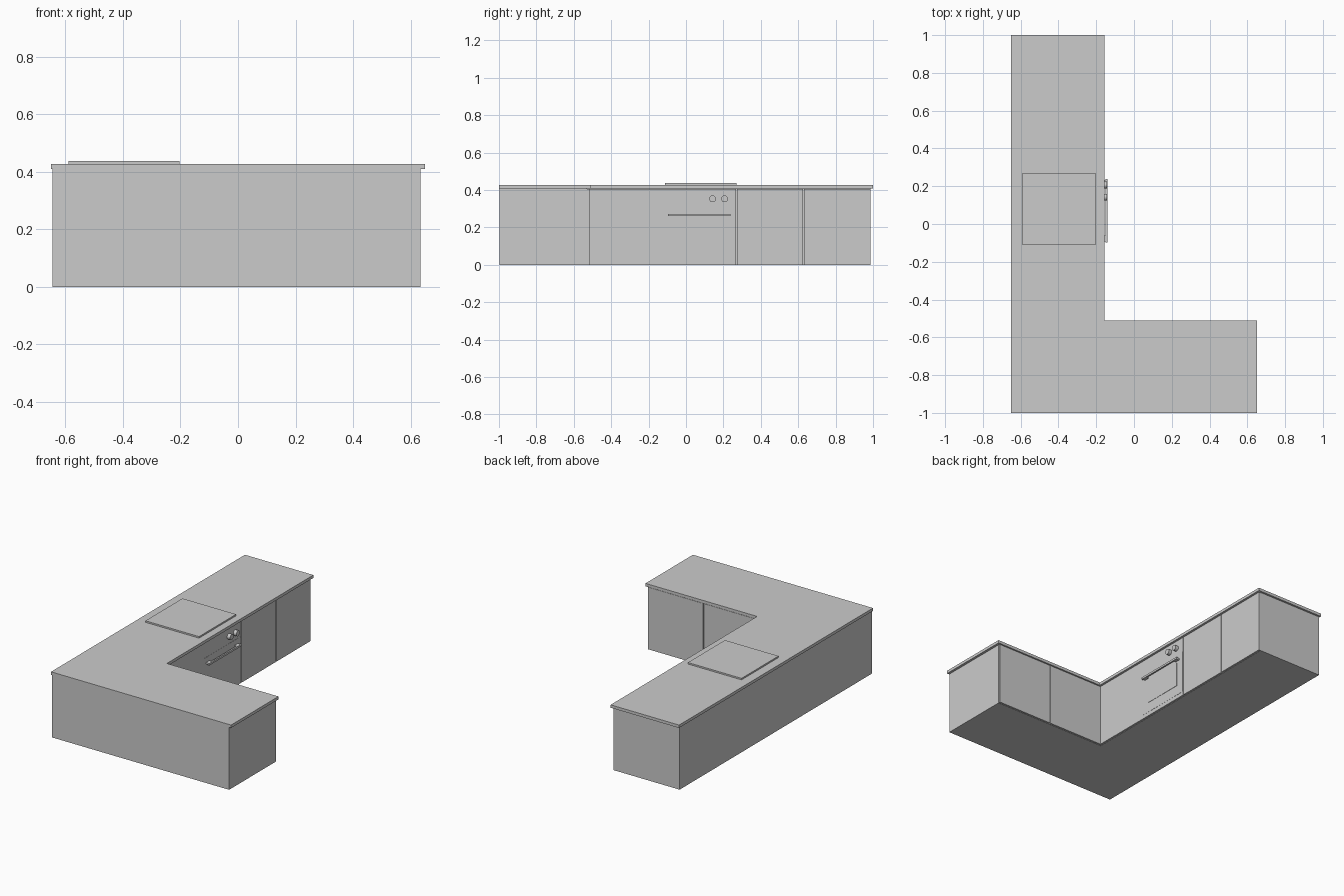
import bpy, bmesh, math

if "Cube" in bpy.data.objects:
    bpy.data.objects.remove(bpy.data.objects["Cube"])


def finish(name, bm):
    bmesh.ops.recalc_face_normals(bm, faces=bm.faces)
    mesh = bpy.data.meshes.new(name)
    bm.to_mesh(mesh)
    bm.free()
    ob = bpy.data.objects.new(name, mesh)
    bpy.context.collection.objects.link(ob)
    return ob


def prism(name, outline, z0, z1):
    bm = bmesh.new()
    face = bm.faces.new([bm.verts.new((x, y, z0)) for x, y in outline])
    ext = bmesh.ops.extrude_face_region(bm, geom=[face], use_keep_orig=True)
    verts = [v for v in ext["geom"] if isinstance(v, bmesh.types.BMVert)]
    bmesh.ops.translate(bm, verts=verts, vec=(0, 0, z1 - z0))
    return finish(name, bm)


def box(name, x, y, z):
    return prism(name, [(x[0], y[0]), (x[1], y[0]), (x[1], y[1]), (x[0], y[1])], *z)


def ell(x0, x1, y0, y1, inner_x, inner_y):
    return [(x0, y0), (x1, y0), (x1, inner_y), (inner_x, inner_y), (inner_x, y1), (x0, y1)]


FRONT_X, FRONT_Y = -0.166, -0.516   # outer faces of the two door rows
THICK, GAP = 0.012, 0.003
DOOR_Z = (0.0, 0.405)

# L-shaped cabinet body and worktop
prism("cabinet_body", ell(-0.645, 0.634, -0.997, 0.987, FRONT_X - THICK - 0.002,
                          FRONT_Y - THICK - 0.002), 0, 0.409)
prism("worktop", ell(-0.65, 0.65, -1, 1, -0.156, -0.511), 0.409, 0.428)

# Door fronts of the long run (the first carries the oven)
for i, (a, b) in enumerate([(FRONT_Y - THICK, 0.27), (0.27, 0.629), (0.629, 0.99)]):
    box(f"long_run_front_{i + 1}", (FRONT_X - THICK, FRONT_X),
        (a + (GAP if i else 0), b - GAP), DOOR_Z)

# Door fronts of the short run
for i, (a, b) in enumerate([(FRONT_X, 0.234), (0.234, 0.637)]):
    box(f"short_run_front_{i + 1}", (a + (GAP if i else 0), b - GAP),
        (FRONT_Y - THICK, FRONT_Y), DOOR_Z)

# Hob plate
box("hob", (-0.59, -0.203), (-0.112, 0.27), (0.428, 0.438))

# Oven door with a slightly raised window
box("oven_door", (FRONT_X - 0.004, FRONT_X + 0.001), (-0.115, 0.266), (0.025, 0.305))
box("oven_window", (FRONT_X - 0.003, FRONT_X + 0.003), (-0.06, 0.21), (0.09, 0.25))

# Oven handle: bar and two mounts
box("oven_handle", (-0.150, -0.140), (-0.097, 0.238), (0.260, 0.273))
for i, y in enumerate((-0.076, 0.217)):
    box(f"handle_mount_{i + 1}", (FRONT_X - 0.003, -0.149), (y - 0.016, y + 0.016), (0.261, 0.272))

# Control knobs
for i, y in enumerate((0.142, 0.206)):
    bpy.ops.mesh.primitive_cylinder_add(vertices=32, radius=0.018, depth=0.026,
                                        location=(-0.157, y, 0.353),
                                        rotation=(0, math.pi / 2, 0))
    knob = bpy.context.object
    knob.name = f"oven_knob_{i + 1}"
    bpy.ops.object.shade_smooth_by_angle(angle=math.radians(40))
